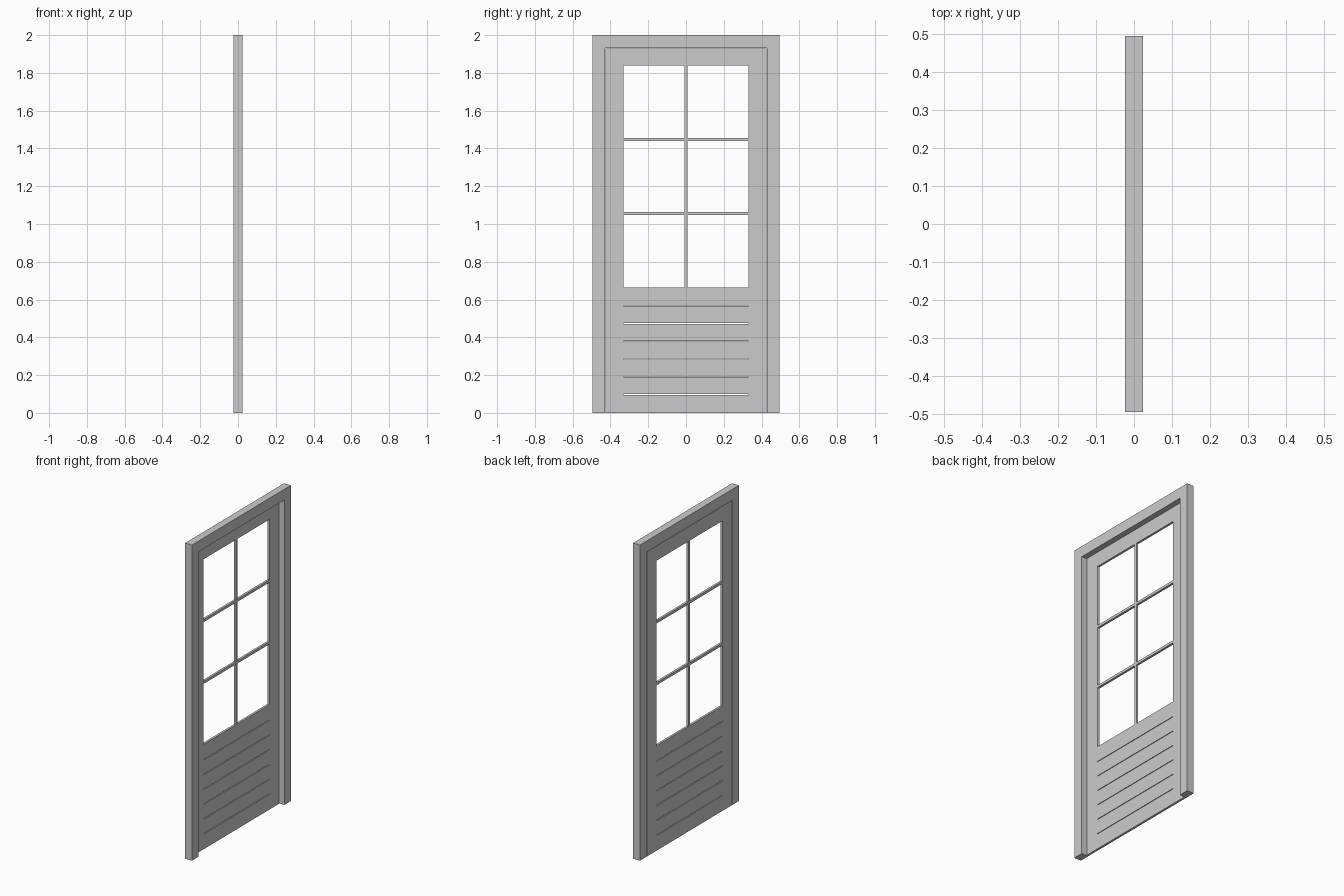
import bpy

cube = bpy.data.objects.get("Cube")
if cube:
    bpy.data.objects.remove(cube, do_unlink=True)

grey = bpy.data.materials.new("plain grey")
grey.use_nodes = True
colour = (0.6, 0.6, 0.6, 1)
grey.diffuse_color = colour
grey.node_tree.nodes["Principled BSDF"].inputs["Base Color"].default_value = colour


def box(name, x, y, z):
    """Box from (min, max) ranges on each axis."""
    bpy.ops.mesh.primitive_cube_add(size=1, location=[sum(r) / 2 for r in (x, y, z)])
    ob = bpy.context.object
    ob.name = name
    ob.scale = [r[1] - r[0] for r in (x, y, z)]
    bpy.ops.object.transform_apply(location=False, rotation=False, scale=True)
    ob.data.materials.append(grey)
    return ob


HALF = 0.024                 # half depth of the frame
WIDE = 0.495                 # half width of the frame
JAMB, STILE = 0.43, 0.33     # inner edges of jambs and stiles
HEAD = 1.932                 # underside of the header
GLASS_LOW, GLASS_TOP = 0.665, 1.838
GAP, BAR = 0.004, 0.016
frame = (-HALF, HALF)
leaf = (-HALF, -HALF + 0.014)    # leaf sits flush with the -x side

# Frame and door stiles
box("header", frame, (-WIDE, WIDE), (HEAD, 2))
for side, s in (("left", 1), ("right", -1)):
    box(side + "_jamb", frame, sorted((s * JAMB, s * WIDE)), (0, HEAD))
    box(side + "_stile", leaf, sorted((s * STILE, s * (JAMB - GAP))), (0, HEAD - GAP / 2))

# Rails
inner = (-STILE, STILE)
RAIL = 0.098
box("top_rail", leaf, inner, (GLASS_TOP, HEAD - GAP / 2))
box("middle_rail", leaf, inner, (GLASS_LOW - RAIL + GAP / 2, GLASS_LOW))
box("bottom_rail", leaf, inner, (0, RAIL - GAP / 2))

# Horizontal planks between the rails
count = 5
pitch = (GLASS_LOW - 2 * RAIL) / count
for i in range(count):
    z = RAIL + i * pitch
    box(f"plank_{i + 1}", leaf, inner, (z + GAP / 2, z + pitch - GAP / 2))

# Glazing bars
box("vertical_glazing_bar", leaf, (-BAR / 2, BAR / 2), (GLASS_LOW, GLASS_TOP))
for i in (1, 2):
    z = GLASS_LOW + (GLASS_TOP - GLASS_LOW) * i / 3
    for side, s in (("left", 1), ("right", -1)):
        box(f"{side}_glazing_bar_{i}", leaf, sorted((s * BAR / 2, s * STILE)),
            (z - BAR / 2, z + BAR / 2))
